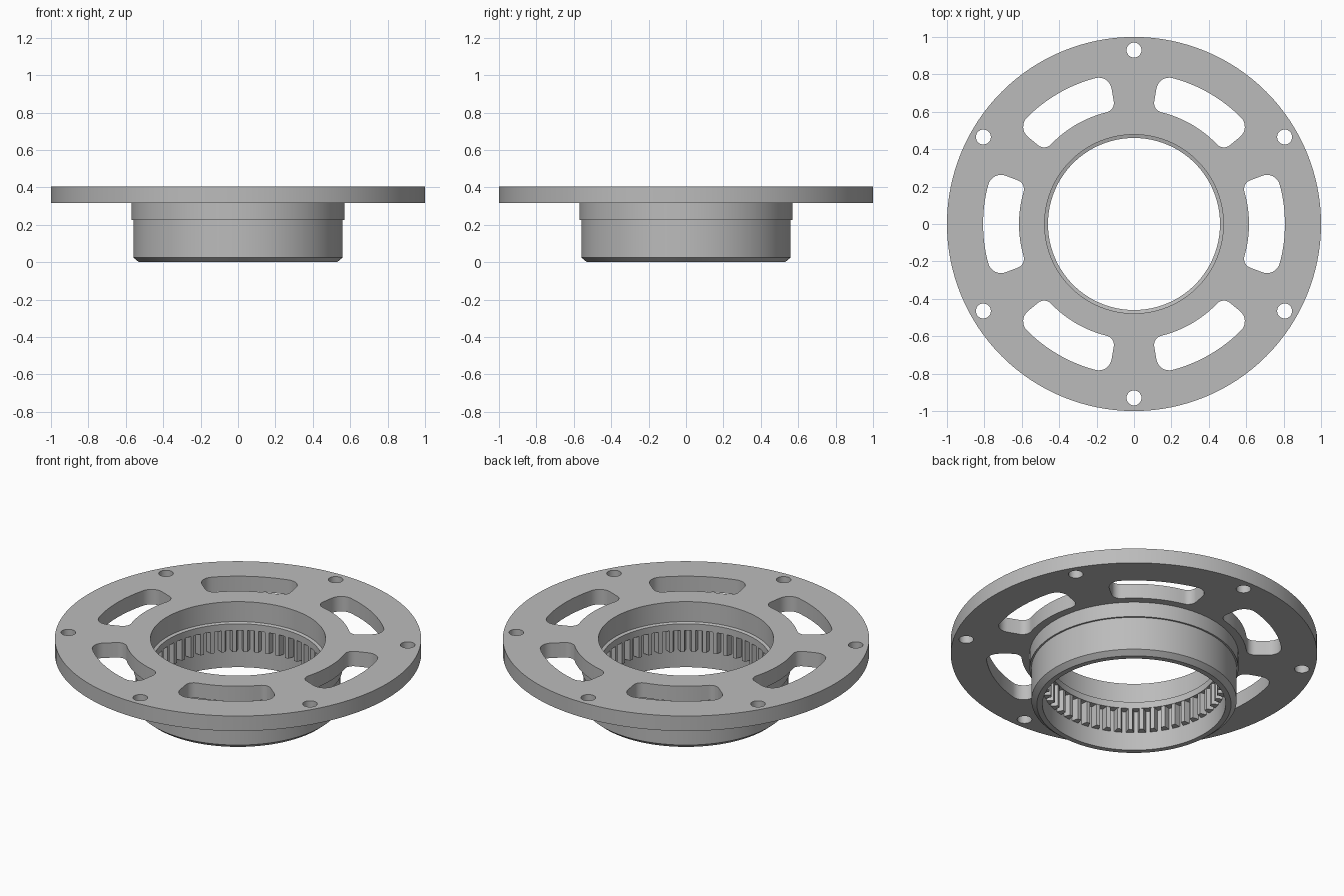
import bpy, bmesh, math

if "Cube" in bpy.data.objects:
    bpy.data.objects.remove(bpy.data.objects["Cube"])

SEG = 128
TEETH = 48
TAU = 2 * math.pi

steel = bpy.data.materials.new("grey steel")
steel.diffuse_color = (0.5, 0.5, 0.5, 1)
steel.use_nodes = True
steel.node_tree.nodes["Principled BSDF"].inputs["Base Color"].default_value = steel.diffuse_color


def finish(bm, name):
    bmesh.ops.recalc_face_normals(bm, faces=bm.faces)
    mesh = bpy.data.meshes.new(name)
    bm.to_mesh(mesh)
    bm.free()
    mesh.materials.append(steel)
    ob = bpy.data.objects.new(name, mesh)
    bpy.context.collection.objects.link(ob)
    bpy.context.view_layer.objects.active = ob
    ob.select_set(True)
    bpy.ops.object.shade_smooth_by_angle(angle=math.radians(25))
    ob.select_set(False)
    return ob


def circle(r, n=SEG, cx=0, cy=0):
    return [(cx + r * math.cos(TAU * i / n), cy + r * math.sin(TAU * i / n)) for i in range(n)]


def slot(mid, r_in=0.615, r_out=0.807, half=math.radians(20.6), f_in=0.05, f_out=0.07):
    """Curved slot with radial ends and filleted corners."""
    def arc(cx, cy, r, a0, a1, n):
        return [(cx + r * math.cos(a0 + (a1 - a0) * i / n),
                 cy + r * math.sin(a0 + (a1 - a0) * i / n)) for i in range(n + 1)]
    q = math.pi / 2
    co, ci = r_out - f_out, r_in + f_in
    ao, ai = half - math.asin(f_out / co), half - math.asin(f_in / ci)
    pts = arc(0, 0, r_out, -ao, ao, 16)
    pts += arc(co * math.cos(ao), co * math.sin(ao), f_out, ao, half + q, 8)[1:]
    pts += arc(ci * math.cos(ai), ci * math.sin(ai), f_in, half + q, ai + 2 * q, 8)
    pts += arc(0, 0, r_in, ai, -ai, 14)[1:]
    pts += arc(ci * math.cos(ai), -ci * math.sin(ai), f_in, 2 * q - ai, 3 * q - half, 8)[1:]
    pts += arc(co * math.cos(ao), -co * math.sin(ao), f_out, -half - q, -ao, 8)[:-1]
    c, s = math.cos(mid), math.sin(mid)
    return [(x * c - y * s, x * s + y * c) for x, y in pts]


# Flange: two pierced faces joined by walls, open where the hub passes through
Z0, Z1 = 0.315, 0.405
outlines = [circle(1.0)]
for k in range(6):
    a = k * TAU / 6
    outlines.append(slot(a))
    b = a + TAU / 12
    outlines.append(circle(0.04, 32, 0.93 * math.cos(b), 0.93 * math.sin(b)))

bm = bmesh.new()
walls = []
for z, bore in ((Z0, 0.57), (Z1, 0.478)):
    edges, level = [], []
    for pts in outlines + [circle(bore)]:
        vs = [bm.verts.new((x, y, z)) for x, y in pts]
        edges += [bm.edges.new((vs[i - 1], vs[i])) for i in range(len(vs))]
        level.append(vs)
    bmesh.ops.triangle_fill(bm, use_beauty=True, edges=edges, normal=(0, 0, 1))
    walls.append(level[:-1])
for low, high in zip(*walls):
    for i in range(len(low)):
        bm.faces.new((low[i - 1], low[i], high[i], high[i - 1]))
finish(bm, "flange")

# Hub: turned profile from the top of the bore round to the flange underside
profile = [(0.478, Z1), (0.478, 0.285), (0.46, 0.28), (0.46, 0.24), (0.50, 0.24),
           (0.50, 0.0), (0.53, 0.0), (0.56, 0.025), (0.56, 0.225), (0.57, 0.225), (0.57, Z0)]
bm = bmesh.new()
rings = [[bm.verts.new((x, y, z)) for x, y in circle(r)] for r, z in profile]
for a, b in zip(rings, rings[1:]):
    for i in range(SEG):
        bm.faces.new((a[i - 1], a[i], b[i], b[i - 1]))
finish(bm, "hub")

# Internal gear teeth: tapered bars standing on the bore wall
bm = bmesh.new()
pitch = TAU / TEETH
section = [(0.502, -0.34), (0.463, -0.18), (0.463, 0.18), (0.502, 0.34)]
for k in range(TEETH):
    bars = [[bm.verts.new((r * math.cos((k + t) * pitch), r * math.sin((k + t) * pitch), z))
             for r, t in section] for z in (0.11, 0.24)]
    for i in range(4):
        bm.faces.new((bars[0][i - 1], bars[0][i], bars[1][i], bars[1][i - 1]))
    bm.faces.new(bars[0])
    bm.faces.new(bars[1])
finish(bm, "gear_teeth")
